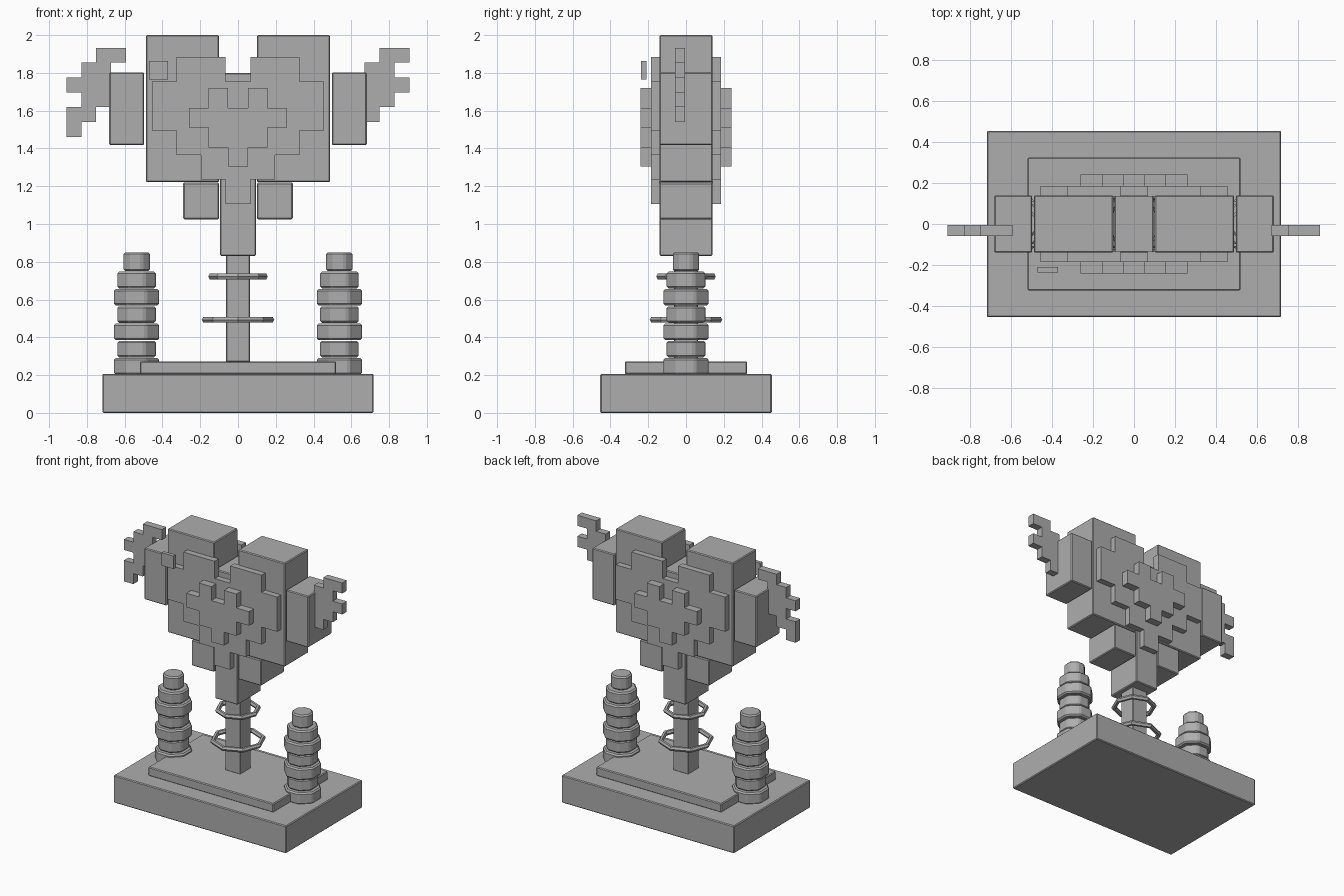
import bpy, bmesh, math
from mathutils import Matrix

if "Cube" in bpy.data.objects:
    bpy.data.objects.remove(bpy.data.objects["Cube"])

grey = bpy.data.materials.new("stone grey")
grey.diffuse_color = (0.42, 0.42, 0.42, 1)
grey.use_nodes = True
grey.node_tree.nodes["Principled BSDF"].inputs["Base Color"].default_value = grey.diffuse_color


def finish(bm, name, bevel=0.0):
    bmesh.ops.recalc_face_normals(bm, faces=bm.faces)
    mesh = bpy.data.meshes.new(name)
    bm.to_mesh(mesh)
    bm.free()
    mesh.materials.append(grey)
    ob = bpy.data.objects.new(name, mesh)
    bpy.context.collection.objects.link(ob)
    if bevel:
        mod = ob.modifiers.new("edge bevel", 'BEVEL')
        mod.width = bevel
        mod.segments = 1
        mod.limit_method = 'ANGLE'
    return ob


def box(name, x0, x1, y0, y1, z0, z1, bevel=0.006):
    bm = bmesh.new()
    size = Matrix.Diagonal((x1 - x0, y1 - y0, z1 - z0, 1))
    place = Matrix.Translation(((x0 + x1) / 2, (y0 + y1) / 2, (z0 + z1) / 2))
    bmesh.ops.create_cube(bm, size=1, matrix=place @ size)
    return finish(bm, name, bevel)


def stepped_plate(name, start, cell, spans, y0, y1, by_rows=False):
    """Extruded pixel outline: one (low, high) span per column, or per row."""
    top, bottom = [], []
    for i, (low, high) in enumerate(spans):
        a, b = start + i * cell, start + (i + 1) * cell
        top += [(a, high), (b, high)]
        bottom += [(a, low), (b, low)]
    pts = []
    for p in top + bottom[::-1]:
        if not pts or math.dist(p, pts[-1]) > 1e-5:
            pts.append(p)
    if by_rows:
        pts = [(v, u) for u, v in pts]
    bm = bmesh.new()
    face = bm.faces.new([bm.verts.new((x, y0, z)) for x, z in pts])
    out = bmesh.ops.extrude_face_region(bm, geom=[face])
    bmesh.ops.translate(bm, vec=(0, y1 - y0, 0),
                        verts=[g for g in out["geom"] if isinstance(g, bmesh.types.BMVert)])
    return finish(bm, name)


def octagon(name, x, z0, z1, apothem):
    bm = bmesh.new()
    r = apothem / math.cos(math.pi / 8)
    bmesh.ops.create_cone(bm, cap_ends=True, segments=8, radius1=r, radius2=r, depth=z1 - z0,
                          matrix=Matrix.Translation((x, 0, (z0 + z1) / 2))
                          @ Matrix.Rotation(math.pi / 8, 4, 'Z'))
    return finish(bm, name, 0.01)


def ring(name, z, outer, tube):
    # eight-sided hoop with a six-sided tube
    bm = bmesh.new()
    loops = []
    for i in range(8):
        a = i * math.pi / 4
        loop = []
        for j in range(6):
            b = j * math.pi / 3
            r = outer - tube + tube * math.cos(b)
            loop.append(bm.verts.new((r * math.cos(a), r * math.sin(a), z + tube * math.sin(b))))
        loops.append(loop)
    for i in range(8):
        p, q = loops[i], loops[(i + 1) % 8]
        for j in range(6):
            k = (j + 1) % 6
            bm.faces.new((p[j], q[j], q[k], p[k]))
    return finish(bm, name)


# Base, step, post and hoops
box("base", -0.717, 0.717, -0.454, 0.454, 0, 0.207)
box("base_step", -0.52, 0.52, -0.324, 0.324, 0.205, 0.272)
box("post", -0.063, 0.063, -0.063, 0.063, 0.27, 0.84, 0.004)
ring("upper_hoop", 0.722, 0.158, 0.018)
ring("lower_hoop", 0.493, 0.192, 0.018)

# Blocky heart body
D = 0.14
box("heart_centre", -0.095, 0.095, -D, D, 0.83, 1.80)
for s, side in ((-1, "left"), (1, "right")):
    for part, a, b, z0, z1 in (("lobe", 0.10, 0.488, 1.222, 2.0),
                               ("shoulder", 0.497, 0.682, 1.417, 1.803),
                               ("lower_block", 0.10, 0.29, 1.025, 1.219)):
        x0, x1 = sorted((s * a, s * b))
        box(f"{side}_{part}", x0, x1, -D, D, z0, z1)

# Stepped heart plates on both faces
c = 0.13
half = [(1.495, 1.755), (1.365, 1.885), (1.235, 1.885)]
large = half + [(1.105, 1.755)] + half[::-1]
half = [(1.51, 1.615), (1.405, 1.72)]
small = half + [(1.305, 1.615)] + half[::-1]
for s, side in ((-1, "front"), (1, "back")):
    stepped_plate(f"{side}_large_heart", -3.5 * c, c, large, s * 0.135, s * 0.185)
    stepped_plate(f"{side}_small_heart", -0.26, 0.104, small, s * 0.18, s * 0.242)

# Small floating square near the upper left lobe
box("highlight_square", -0.47, -0.37, -0.237, -0.21, 1.765, 1.862, 0)

# Pixel wings, rows listed from the bottom up
w = 0.0787
L, R = -0.908, 0.671
left_rows = [(0, 1), (0, 2), (1, 3), (0, 3), (1, 3), (2, 4)]
right_rows = [(0, 1), (0, 2), (0, 3), (0, 2), (1, 3)]
stepped_plate("left_wing", 1.933 - 6 * w, w, [(L + a * w, L + b * w) for a, b in left_rows],
              -0.058, -0.005, True)
stepped_plate("right_wing", 1.933 - 5 * w, w, [(R + a * w, R + b * w) for a, b in right_rows],
              -0.058, -0.005, True)

# Stacked pillars on each side
for x, side in ((-0.537, "left"), (0.537, "right")):
    for i in range(6):
        z = 0.202 + i * 0.0915
        octagon(f"{side}_pillar_disc_{i + 1}", x, z, z + 0.088, 0.12 if i % 2 == 0 else 0.102)
    octagon(f"{side}_pillar_cap", x, 0.75, 0.85, 0.07)
